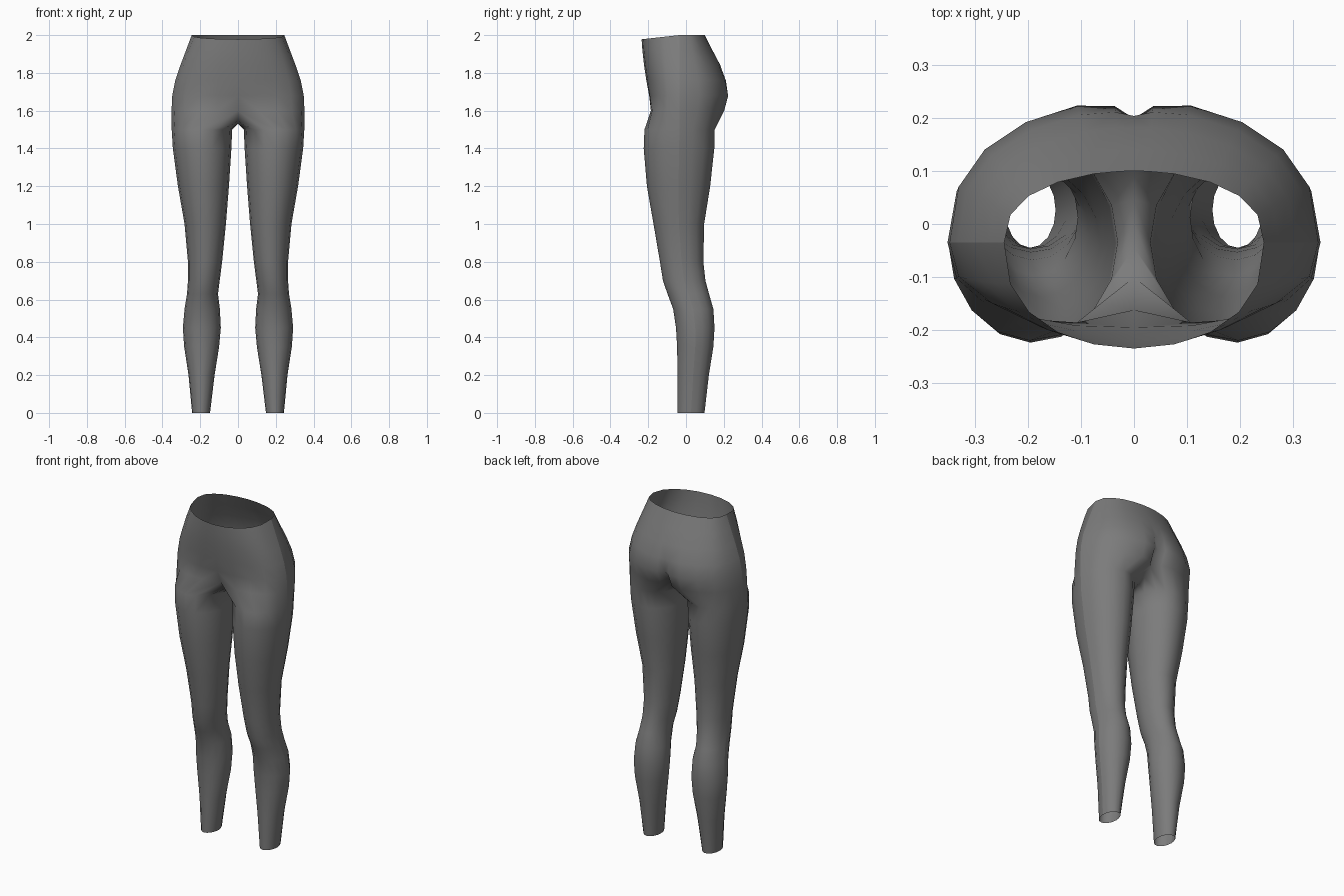
import bpy
import bmesh
from math import sin, cos, radians, copysign

if "Cube" in bpy.data.objects:
    bpy.data.objects.remove(bpy.data.objects["Cube"], do_unlink=True)

# Angles round the outside of the hips (front to back) and round a whole leg
HIP_ANGLES = [0, 18, 36, 54, 72, 90, 108, 126, 144, 162, 174, 180]
LEG_ANGLES = [-110, -88, -66, -44, -22, 0, 22, 44, 66, 88, 104, 118,
              135, 158, 180, 202, 226]
SEAM = HIP_ANGLES.index(90)

# Hips: height, half width, front y, back y, front dent, back cleft
HIPS = [
    (2.0, .245, -.235, .1, 0, 0),
    (1.92, .275, -.231, .14, 0, 0),
    (1.84, .305, -.222, .182, 0, 0),
    (1.76, .332, -.21, .216, 0, .012),
    (1.68, .348, -.2, .234, .005, .035),
    (1.6, .352, -.207, .212, .045, .075),
]
# Crotch strip on the centre line, back to front: y, z
CROTCH = [(.09, 1.555), (.045, 1.535), (0, 1.53), (-.045, 1.53), (-.1, 1.545)]
# Legs: height, inner x, outer x, front y, back y
LEGS = [
    (1.5, .031, .351, -.22, .152),
    (1.4, .035, .345, -.224, .15),
    (1.2, .048, .318, -.207, .128),
    (1.0, .064, .283, -.172, .096),
    (.8, .084, .265, -.138, .092),
    (.7, .097, .265, -.122, .103),
    (.63, .106, .27, -.098, .122),
    (.55, .096, .283, -.068, .145),
    (.45, .091, .292, -.053, .151),
    (.35, .1, .285, -.047, .145),
    (.2, .124, .262, -.045, .121),
    (0, .148, .243, -.045, .098),
]


def hip_ring(z, width, front, back, dent, cleft):
    points = []
    for degrees in HIP_ANGLES:
        a = radians(degrees)
        x = 0 if degrees in (0, 180) else width * sin(a)
        c = copysign(abs(cos(a)) ** .8, cos(a))
        if degrees <= 90:
            y = -.035 + c * (front + .035) + dent * max(0, 1 - x / .25) ** 2
        else:
            y = -.035 - c * (back + .035) - cleft * max(0, 1 - x / .08) ** 2
        # The waistband dips slightly at the front
        dip = .022 * max(0, c) if z == 2 else 0
        points.append((x, y, z - dip))
    return points


def leg_ring(z, inner, outer, front, back):
    cx, cy = (inner + outer) / 2, (front + back) / 2
    rx, ry = (outer - inner) / 2, (back - front) / 2
    return [(cx + rx * cos(radians(a)), cy + ry * sin(radians(a)), z)
            for a in LEG_ANGLES]


# Left half of the garment, joined ring by ring from the waist down
bm = bmesh.new()
rings = [[bm.verts.new(p) for p in hip_ring(*row)] for row in HIPS]
rings[-1] += [bm.verts.new((0, y, z)) for y, z in CROTCH]
rings += [[bm.verts.new(p) for p in leg_ring(*row)] for row in LEGS]

for upper, lower in zip(rings, rings[1:]):
    closed = len(upper) == len(LEG_ANGLES)
    count = len(upper) if closed else len(upper) - 1
    for i in range(count):
        j = (i + 1) % len(upper)
        bm.faces.new((upper[i], lower[i], lower[j], upper[j])).smooth = True
    # Crisp side seam
    bm.edges.get((upper[SEAM], lower[SEAM])).smooth = False

mesh = bpy.data.meshes.new("leggings")
bm.to_mesh(mesh)
bm.free()
leggings = bpy.data.objects.new("leggings", mesh)
bpy.context.collection.objects.link(leggings)

# Right half
mirror = leggings.modifiers.new("right half", "MIRROR")
mirror.use_axis[0] = True
mirror.merge_threshold = .001

# Grey fabric
fabric = bpy.data.materials.new("grey fabric")
fabric.use_nodes = True
colour = (.2, .2, .2, 1)
fabric.diffuse_color = colour
fabric.node_tree.nodes["Principled BSDF"].inputs["Base Color"].default_value = colour
mesh.materials.append(fabric)
